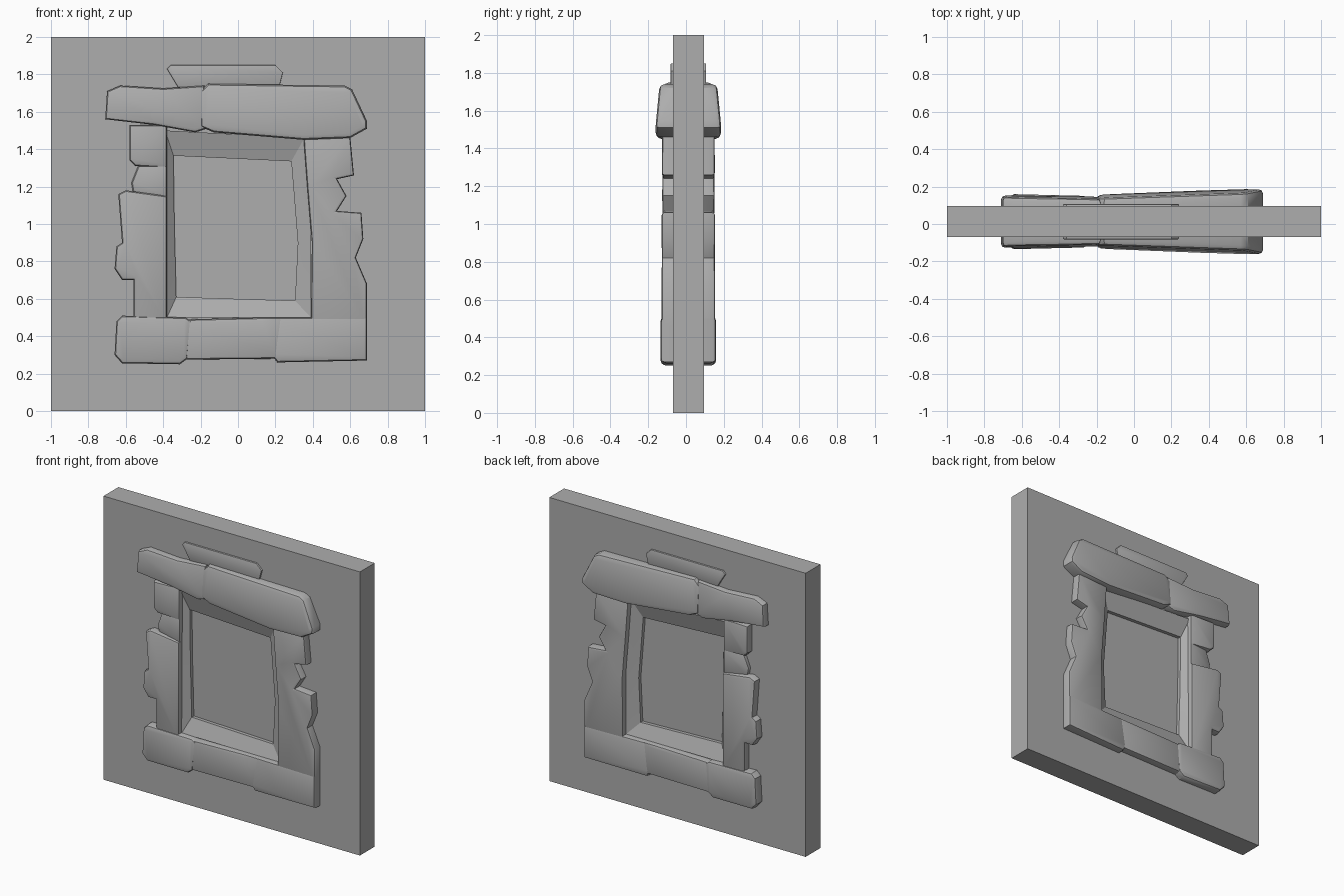
import bpy
import bmesh
import math

if "Cube" in bpy.data.objects:
    bpy.data.objects.remove(bpy.data.objects["Cube"], do_unlink=True)

FRONT, BACK = -0.07, 0.095

stone_grey = bpy.data.materials.new("stone_grey")
stone_grey.use_nodes = True
GREY = (0.42, 0.42, 0.42, 1)
stone_grey.diffuse_color = GREY
stone_grey.node_tree.nodes["Principled BSDF"].inputs["Base Color"].default_value = GREY


def finish(bm, name, angle):
    """Turn a bmesh into a named object with sharp edges kept."""
    bmesh.ops.recalc_face_normals(bm, faces=bm.faces)
    mesh = bpy.data.meshes.new(name)
    bm.to_mesh(mesh)
    bm.free()
    mesh.materials.append(stone_grey)
    obj = bpy.data.objects.new(name, mesh)
    bpy.context.collection.objects.link(obj)
    bpy.ops.object.select_all(action="DESELECT")
    obj.select_set(True)
    bpy.context.view_layer.objects.active = obj
    bpy.ops.object.shade_smooth_by_angle(angle=math.radians(angle))
    return obj


def sweep(name, loops, closed):
    """Join a run of (outline, y) loops; close into a ring or cap both ends."""
    bm = bmesh.new()
    rings = [[bm.verts.new((x, y, z)) for x, z in outline] for outline, y in loops]
    pairs = list(zip(rings, rings[1:]))
    if closed:
        pairs.append((rings[-1], rings[0]))
    else:
        bm.faces.new(rings[0])
        bm.faces.new(rings[-1])
    for a, b in pairs:
        for i in range(len(a)):
            j = (i + 1) % len(a)
            bm.faces.new((a[i], a[j], b[j], b[i]))
    return finish(bm, name, 25)


def stone(name, outline, left, right, lean=0.0, bevel=0.02):
    """Raise a chipped stone from both wall faces; thickness runs left to right."""
    xs = [x for x, z in outline]
    zs = [z for x, z in outline]
    low, width, mid = min(xs), max(xs) - min(xs), (max(zs) + min(zs)) / 2
    for side, wall_y, sign in (("front", FRONT, -1), ("back", BACK, 1)):
        bm = bmesh.new()
        base, cap = [], []
        for x, z in outline:
            rise = left + (right - left) * (x - low) / width - lean * (z - mid)
            base.append(bm.verts.new((x, wall_y - sign * 0.02, z)))
            cap.append(bm.verts.new((x, wall_y + sign * rise, z)))
        top = bm.faces.new(cap)
        for i in range(len(base)):
            j = (i + 1) % len(base)
            bm.faces.new((base[i], base[j], cap[j], cap[i]))
        bmesh.ops.recalc_face_normals(bm, faces=bm.faces)
        bmesh.ops.bevel(bm, geom=list(top.edges), offset=bevel, segments=2,
                        profile=0.5, affect="EDGES", clamp_overlap=True)
        finish(bm, name + "_" + side, 35)


# Wall slab with an uneven opening
slab = [(-1, 0), (1, 0), (1, 1), (1, 2), (-1, 2), (-1, 1)]
opening = [(-.38, .5), (.39, .5), (.39, .95), (.355, 1.46), (-.39, 1.5), (-.385, 1)]
pane = [(-.33, .61), (.305, .59), (.32, .9), (.285, 1.335), (-.345, 1.365), (-.34, 1)]
sweep("wall", [(opening, FRONT), (slab, FRONT), (slab, BACK), (opening, BACK)], True)

# Splayed frame around a recessed blind panel
sweep("window_frame", [(pane, -.02), (pane, -.045), (opening, -.085),
                       (opening, .11), (pane, .07), (pane, .045)], False)

# Lintel course
stone("lintel_long", [(-.2, 1.71), (-.16, 1.75), (.57, 1.74), (.61, 1.72), (.69, 1.55),
                      (.69, 1.51), (.6, 1.46), (.35, 1.45), (-.13, 1.49), (-.2, 1.52)],
      .055, .085, .08, .025)
stone("lintel_short", [(-.71, 1.56), (-.7, 1.71), (-.63, 1.74), (-.4, 1.725), (-.18, 1.74),
                       (-.17, 1.51), (-.23, 1.49), (-.45, 1.53)], .055, .045, .05)
stone("top_slab", [(-.38, 1.83), (-.36, 1.85), (.2, 1.85), (.24, 1.81), (.22, 1.73),
                   (-.32, 1.73)], .012, .012, 0, .005)

# Right-hand stones of the opening
stone("jamb_long", [(.35, 1.47), (.6, 1.47), (.62, 1.26), (.53, 1.24), (.58, 1.15),
                    (.53, 1.07), (.66, 1.06), (.67, .92), (.63, .82), (.69, .68),
                    (.69, .46), (.39, .46), (.395, .9), (.37, 1.2)], .05, .06, 0, .015)

# Left-hand stones of the opening
stone("jamb_upper", [(-.58, 1.53), (-.38, 1.53), (-.38, 1.3), (-.55, 1.31), (-.58, 1.34)],
      .05, .04)
stone("jamb_wedge", [(-.53, 1.32), (-.38, 1.32), (-.38, 1.14), (-.56, 1.16), (-.57, 1.22)],
      .02, .04)
stone("jamb_lower", [(-.64, 1.16), (-.6, 1.18), (-.38, 1.15), (-.38, .48), (-.56, .48),
                     (-.56, .7), (-.62, .7), (-.66, .76), (-.65, .88), (-.62, .9)], .055, .05)

# Sill course
stone("sill_left", [(-.66, .3), (-.65, .48), (-.62, .51), (-.28, .5), (-.25, .48),
                    (-.27, .28), (-.31, .25), (-.62, .255)], .065, .055)
stone("sill_middle", [(-.29, .275), (-.28, .49), (.13, .5), (.24, .5), (.22, .28)], .05, .05)
stone("sill_right", [(.21, .26), (.18, .3), (.22, .5), (.69, .5), (.69, .27)], .05, .065)
